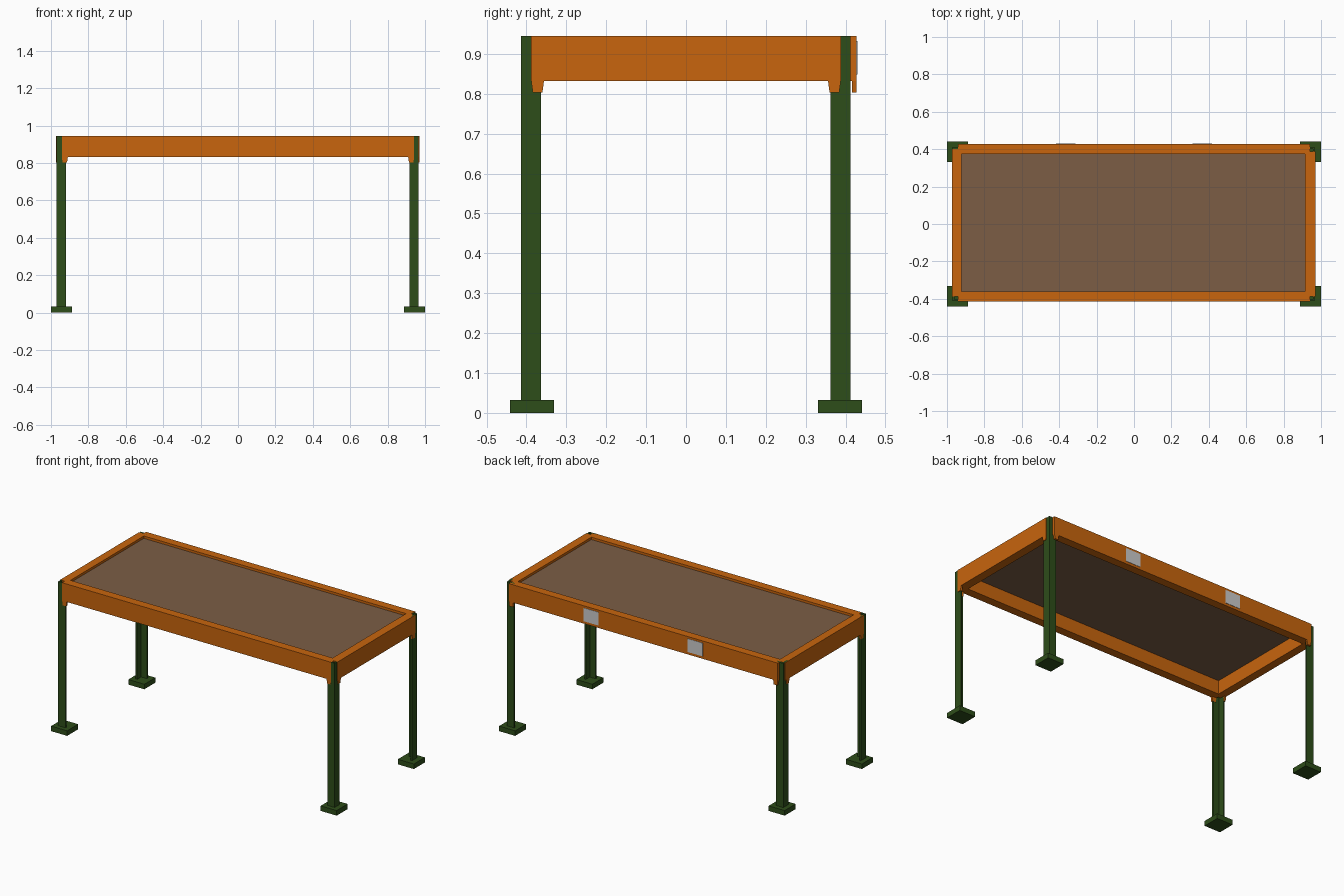
import bpy, bmesh

if "Cube" in bpy.data.objects:
    bpy.data.objects.remove(bpy.data.objects["Cube"])

def material(name, col):
    m = bpy.data.materials.new(name)
    m.diffuse_color = (*col, 1)
    m.use_nodes = True
    m.node_tree.nodes["Principled BSDF"].inputs["Base Color"].default_value = m.diffuse_color
    return m

ORANGE = material("orange_paint", (0.58, 0.13, 0.004))
GREEN = material("green_paint", (0.027, 0.075, 0.01))
BROWN = material("board_brown", (0.2, 0.11, 0.06))

def prism(name, pts, offset, mat=None):
    """Extrude a closed 3D outline along an offset vector."""
    bm = bmesh.new()
    face = bm.faces.new([bm.verts.new(p) for p in pts])
    ext = bmesh.ops.extrude_face_region(bm, geom=[face])
    bmesh.ops.translate(bm, vec=offset,
                        verts=[v for v in ext["geom"] if isinstance(v, bmesh.types.BMVert)])
    bmesh.ops.recalc_face_normals(bm, faces=bm.faces)
    me = bpy.data.meshes.new(name)
    bm.to_mesh(me)
    bm.free()
    ob = bpy.data.objects.new(name, me)
    bpy.context.collection.objects.link(ob)
    if mat:
        me.materials.append(mat)
    return ob

def box(name, x0, x1, y0, y1, z0, z1, mat=None):
    return prism(name, [(x0, y0, z0), (x1, y0, z0), (x1, y1, z0), (x0, y1, z0)],
                 (0, 0, z1 - z0), mat)

TOP, RAIL_Z, TAB_Z = 0.945, 0.832, 0.803
X0, X1, Y0, Y1 = -0.974, 0.970, -0.414, 0.428      # outer frame faces
IX0, IX1, IY0, IY1 = -0.922, 0.915, -0.36, 0.375   # inner frame opening
CX, CY = 0.942, 0.388                              # rails stop here, baring the posts

# Frame rails
box("front_rail", -CX, CX, Y0, IY0, RAIL_Z, TOP, ORANGE)
box("back_rail", -CX, CX, IY1, Y1, RAIL_Z, TOP, ORANGE)
box("left_rail", X0, IX0, -CY, CY + 0.012, RAIL_Z, TOP, ORANGE)
box("right_rail", IX1, X1, -CY, CY, RAIL_Z, TOP, ORANGE)

# Recessed board
box("top_board", IX0, IX1, IY0, IY1, 0.918, 0.93, BROWN)

# Grey plates on the back rail
for side, x in (("left", -0.6), ("right", 0.13)):
    x = -0.365 if side == "left" else 0.365
    box(side + "_plate", x - 0.053, x + 0.053, Y1 - 0.002, Y1 + 0.002, 0.848, 0.932)

# Corner assemblies: angle post, foot and rail tabs
T, W = 0.01, 0.05
for fb, sy, py, ry in (("front", -1, -0.413, Y0), ("back", 1, 0.412, Y1)):
    for lr, sx, px, rx in (("left", -1, -0.970, X0), ("right", 1, 0.966, X1)):
        tag = f"{fb}_{lr}_"
        outline = [(0, 0), (W, 0), (W, T), (T, T), (T, W), (0, W)]
        prism(tag + "leg", [(px - sx * a, py - sy * b, 0.03) for a, b in outline],
              (0, 0, TOP - 0.03), GREEN)
        cx, cy = sx * 0.944, sy * 0.386
        box(tag + "foot", cx - 0.056, cx + 0.056, cy - 0.055, cy + 0.055, 0, 0.032, GREEN)
        # tapered tabs hanging from the rail ends
        tab = [(0, RAIL_Z), (0.004, TAB_Z), (0.028, TAB_Z), (0.032, RAIL_Z)]
        prism(tag + "long_tab", [(sx * (CX - a), ry, z) for a, z in tab],
              (0, -sy * 0.012, 0), ORANGE)
        prism(tag + "short_tab", [(rx, sy * (CY - a), z) for a, z in tab],
              (-sx * 0.012, 0, 0), ORANGE)
